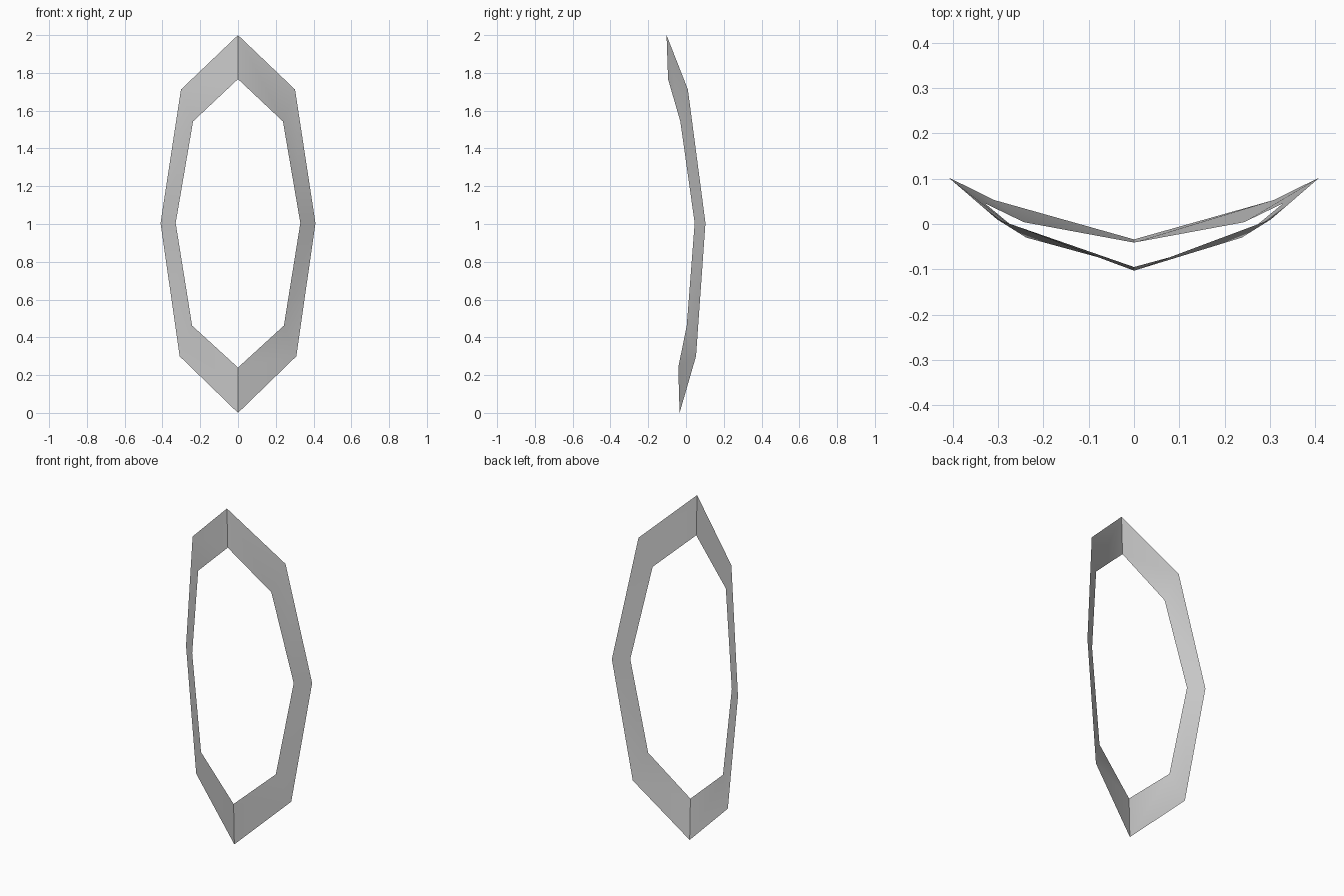
import bpy, math

if "Cube" in bpy.data.objects:
    bpy.data.objects.remove(bpy.data.objects["Cube"])

# Right-hand half of the rim, top to bottom: (outer point, inner point)
half = [
    ((0.00, -0.103, 2.00), (0.00, -0.095, 1.767)),
    ((0.302, 0.010, 1.712), (0.238, -0.030, 1.543)),
    ((0.410, 0.103, 1.005), (0.330, 0.046, 1.005)),
    ((0.309, 0.053, 0.300), (0.243, 0.004, 0.462)),
    ((0.00, -0.034, 0.00), (0.00, -0.041, 0.240)),
]


def flip(p):
    return (-p[0], p[1], p[2])


# Close the loop with the mirrored side
ring = half + [(flip(o), flip(i)) for o, i in reversed(half[1:-1])]
n = len(ring)
verts = [p for pair in ring for p in pair]
faces = []
for k in range(n):
    a, b = 2 * k, 2 * ((k + 1) % n)
    faces.append((a, a + 1, b + 1, b))

mesh = bpy.data.meshes.new("bent_frame")
mesh.from_pydata(verts, [], faces)
frame = bpy.data.objects.new("bent_frame", mesh)
bpy.context.collection.objects.link(frame)

# Single flat grey
grey = bpy.data.materials.new("light_grey")
grey.diffuse_color = (0.6, 0.6, 0.6, 1)
grey.use_nodes = True
grey.node_tree.nodes["Principled BSDF"].inputs["Base Color"].default_value = grey.diffuse_color
mesh.materials.append(grey)

# Smooth except for the sharp fold at the top
bpy.context.view_layer.objects.active = frame
frame.select_set(True)
bpy.ops.object.shade_smooth_by_angle(angle=math.radians(35))
